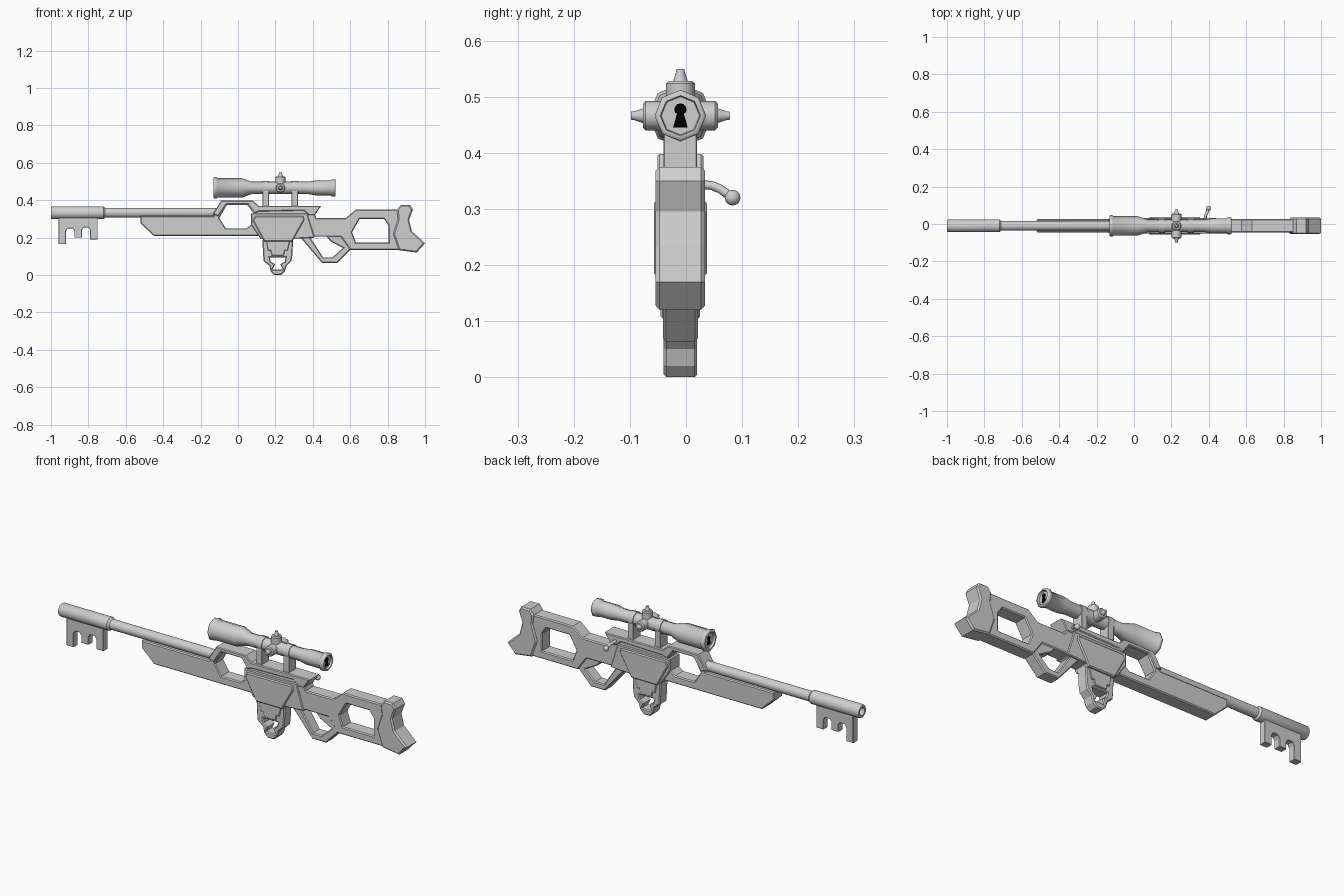
import bpy, bmesh, math
from mathutils import Vector
from mathutils.geometry import tessellate_polygon

if "Cube" in bpy.data.objects:
    bpy.data.objects.remove(bpy.data.objects["Cube"])

MID = -0.01          # y of the centre plane
SCOPE_Z = 0.466


def material(name, value):
    m = bpy.data.materials.new(name)
    m.use_nodes = True
    colour = (value, value, value, 1)
    m.diffuse_color = colour
    m.node_tree.nodes["Principled BSDF"].inputs["Base Color"].default_value = colour
    return m


GREY = material("light grey", 0.62)
BLACK = material("black", 0.0)


def finish(name, bm, mat=GREY, smooth=None):
    bmesh.ops.recalc_face_normals(bm, faces=bm.faces[:])
    mesh = bpy.data.meshes.new(name)
    bm.to_mesh(mesh)
    bm.free()
    mesh.materials.append(mat)
    obj = bpy.data.objects.new(name, mesh)
    bpy.context.collection.objects.link(obj)
    if smooth:
        bpy.ops.object.select_all(action='DESELECT')
        obj.select_set(True)
        bpy.context.view_layer.objects.active = obj
        bpy.ops.object.shade_smooth_by_angle(angle=math.radians(smooth))
    return obj


def oriented(loop, sign):
    pts = [Vector(p) / 100 for p in loop]
    area = sum(a.cross(b) for a, b in zip(pts, pts[1:] + pts[:1]))
    return pts if area * sign > 0 else pts[::-1]


def inset(pts, d):
    """Mitred offset towards the left of the loop."""
    out = []
    for i, p in enumerate(pts):
        e1 = (p - pts[i - 1]).normalized()
        e2 = (pts[(i + 1) % len(pts)] - p).normalized()
        n1, n2 = Vector((-e1.y, e1.x)), Vector((-e2.y, e2.x))
        out.append(p + (n1 + n2) * (d / max(1 + n1.dot(n2), 0.4)))
    return out


def slab(name, outer, half, holes=(), bevel=0.005, mat=GREY):
    """Chamfered plate from an x-z outline in hundredths, with holes."""
    loops = [oriented(outer, 1)] + [oriented(h, -1) for h in holes]
    bm = bmesh.new()
    caps = ([], [])
    for loop in loops:
        rings = []
        for d, y in ((bevel, -half), (0, bevel - half), (0, half - bevel), (bevel, half)):
            rings.append([bm.verts.new((p.x, y, p.y)) for p in inset(loop, d)])
        for a, b in zip(rings, rings[1:]):
            for i in range(len(a)):
                bm.faces.new((a[i - 1], a[i], b[i], b[i - 1]))
        caps[0].extend(rings[0])
        caps[1].extend(rings[-1])
    flat = [[p.to_3d() for p in inset(loop, bevel)] for loop in loops]
    for tri in tessellate_polygon(flat):
        for cap in caps:
            bm.faces.new([cap[i] for i in tri])
    obj = finish(name, bm, mat)
    obj.location.y = MID
    return obj


def lathe(name, profile, origin, axis, sides=8, smooth=50):
    """Turned part; profile holds (distance along axis, radius)."""
    bm = bmesh.new()
    quat = Vector(axis).to_track_quat('Z', 'Y')
    rings = []
    for t, r in profile:
        ring = []
        for i in range(sides):
            a = math.tau * i / sides
            ring.append(bm.verts.new(Vector(origin) + quat @ Vector((r * math.cos(a), r * math.sin(a), t))))
        rings.append(ring)
    for a, b in zip(rings, rings[1:]):
        for i in range(sides):
            bm.faces.new((a[i - 1], a[i], b[i], b[i - 1]))
    bm.faces.new(rings[0])
    bm.faces.new(rings[-1])
    return finish(name, bm, smooth=smooth)


# Barrel with hollow muzzle
lathe("barrel", [(-.96, .02), (-1, .02), (-1, .03), (-.993, .034), (-.72, .034),
                 (-.71, .026), (-.1, .025)], (0, MID, .333), (1, 0, 0), 16, 35)

# Key teeth under the muzzle
slab("key_teeth", [(-96, 31), (-96, 16.5), (-92, 16.5), (-92, 23.5), (-91, 25), (-88.5, 25),
                   (-87.5, 23.5), (-87.5, 20), (-83.5, 20), (-83.5, 24), (-82.5, 25.5),
                   (-80, 25.5), (-79, 24), (-79, 19), (-75, 19), (-75, 31)], .018, bevel=.002)

# Handguard and receiver, pierced by a hexagonal window
window = [(-6, 37.5), (5, 37.5), (9, 32), (9, 28.5), (4.5, 25), (-6.5, 25), (-10, 30.5)]
slab("handguard_and_receiver", [(-52, 31.5), (-52, 27.5), (-45, 21), (40, 21), (42, 30), (40, 36),
                                (11, 36), (7.5, 39.3), (-8.5, 39.3), (-13, 33), (-13, 31.5)],
     .036, [window])

# Raised frame over the window and along the receiver top
slab("upper_frame", [(-13.5, 32.5), (-9, 39.8), (8, 39.8), (11, 37), (44.5, 37), (41, 32),
                     (38, 32), (35, 34.5), (11, 34), (8.8, 33), (5.3, 37.8), (-6.2, 37.8), (-10.5, 31.5)],
     .041, bevel=.004)
slab("lower_frame", [(7, 33), (37, 33), (41, 20), (32, 19.5), (12, 19.5), (7, 27)], .041, bevel=.004)
slab("receiver_cover", [(9, 31.5), (35, 31.5), (35.5, 29.5), (29, 18), (14, 18), (8, 29)], .047)

# Stock, lever loop and butt
slab("stock", [(36, 30.5), (57.5, 30.5), (63, 35), (87, 35), (87, 13.5), (60, 13.5), (55, 20.5), (36, 20.5)],
     .036, [[(65, 30), (78, 30), (80.5, 26.5), (80.5, 17.5), (63, 17.5), (61, 23)]])
slab("lever_loop", [(33, 20.5), (45, 6.4), (53, 6.4), (60.5, 14), (58, 20.5), (48, 23), (36, 23)],
     .031, [[(39, 19.5), (45.5, 9.5), (50.5, 9.5), (56, 14.5), (49.5, 18), (47, 21), (41, 20.8)]])
slab("butt", [(85, 35), (87, 37.5), (92, 37.5), (93.5, 35), (91.5, 29.5), (93, 23.5), (100, 17),
              (95.5, 12), (86, 13.3), (83, 22), (85.5, 30)], .044, bevel=.007)

# Magazine with a keyhole-shaped ring below
slab("magazine", [(13, 19), (29.5, 19), (29, 10), (28.5, 7.5), (26, 5), (25, 2), (23, 0),
                  (19.5, 0), (17.5, 2), (16.8, 5), (13.7, 7.5), (13.5, 10)],
     .03, [[(17, 9.5), (25.5, 9.5), (25, 7.2), (22.7, 5.8), (24, 3), (18.5, 3), (19.8, 5.8), (17.5, 7.2)]])
slab("magazine_cover", [(15, 19), (28, 19), (26.5, 13), (25, 13), (24.5, 10.5), (18, 10.5), (17.5, 13), (16, 13)],
     .035, bevel=.003)

# Telescopic sight with recessed lenses
lathe("scope_tube", [(-.122, .038), (-.132, .044), (-.132, .052), (-.128, .057), (-.115, .057), (-.11, .052),
                     (.02, .052), (.075, .033), (.375, .033), (.415, .04), (.495, .04),
                     (.5, .046), (.518, .046), (.522, .042), (.522, .036), (.512, .034)],
      (0, MID, SCOPE_Z), (1, 0, 0))

# Black keyholes on both lenses
keyhole = [(-1.3, -2.1), (1.3, -2.1), (.6, .4)]
for i in range(9):
    a = math.radians(-35 + 250 * i / 8)
    keyhole.append((1.1 * math.cos(a), 1.1 + 1.1 * math.sin(a)))
keyhole.append((-.6, .4))
for name, x in (("front_keyhole", -.123), ("rear_keyhole", .513)):
    hole = slab(name, keyhole, .003, bevel=0, mat=BLACK)
    hole.rotation_euler.z = math.pi / 2
    hole.location = (x, MID, SCOPE_Z)

# Three adjustment knobs
for name, axis in (("top_knob", (0, 0, 1)), ("left_knob", (0, 1, 0)), ("right_knob", (0, -1, 0))):
    lathe(name, [(0, .026), (.062, .026), (.067, .021), (.067, .013), (.082, .008), (.088, .007)],
          (.227, MID, SCOPE_Z - (.005 if axis[2] else 0)), axis, 12, 35)

# Scope mounts: post and ring
for name, x in (("front_mount", 13.2), ("rear_mount", 28.7)):
    slab(name + "_post", [(x, 35), (x + 3.3, 35), (x + 3.3, 46.5), (x, 46.5)], .03, bevel=.002)
    lathe(name + "_ring", [(0, .037), (.033, .037)], (x / 100, MID, SCOPE_Z), (1, 0, 0))

# Bolt handle: bent stem and ball
curve = bpy.data.curves.new("bolt_stem", 'CURVE')
curve.dimensions = '3D'
curve.bevel_depth = .008
curve.bevel_resolution = 2
curve.use_fill_caps = True
path = curve.splines.new('POLY')
path.points.add(3)
for point, co in zip(path.points, ((.38, .01, .343), (.382, .045, .342), (.39, .06, .336), (.398, .083, .32))):
    point.co = (*co, 1)
curve.materials.append(GREY)
stem = bpy.data.objects.new("bolt_stem", curve)
bpy.context.collection.objects.link(stem)
ball = bmesh.new()
bmesh.ops.create_uvsphere(ball, u_segments=14, v_segments=8, radius=.014)
finish("bolt_ball", ball, smooth=40).location = (.398, .083, .32)
